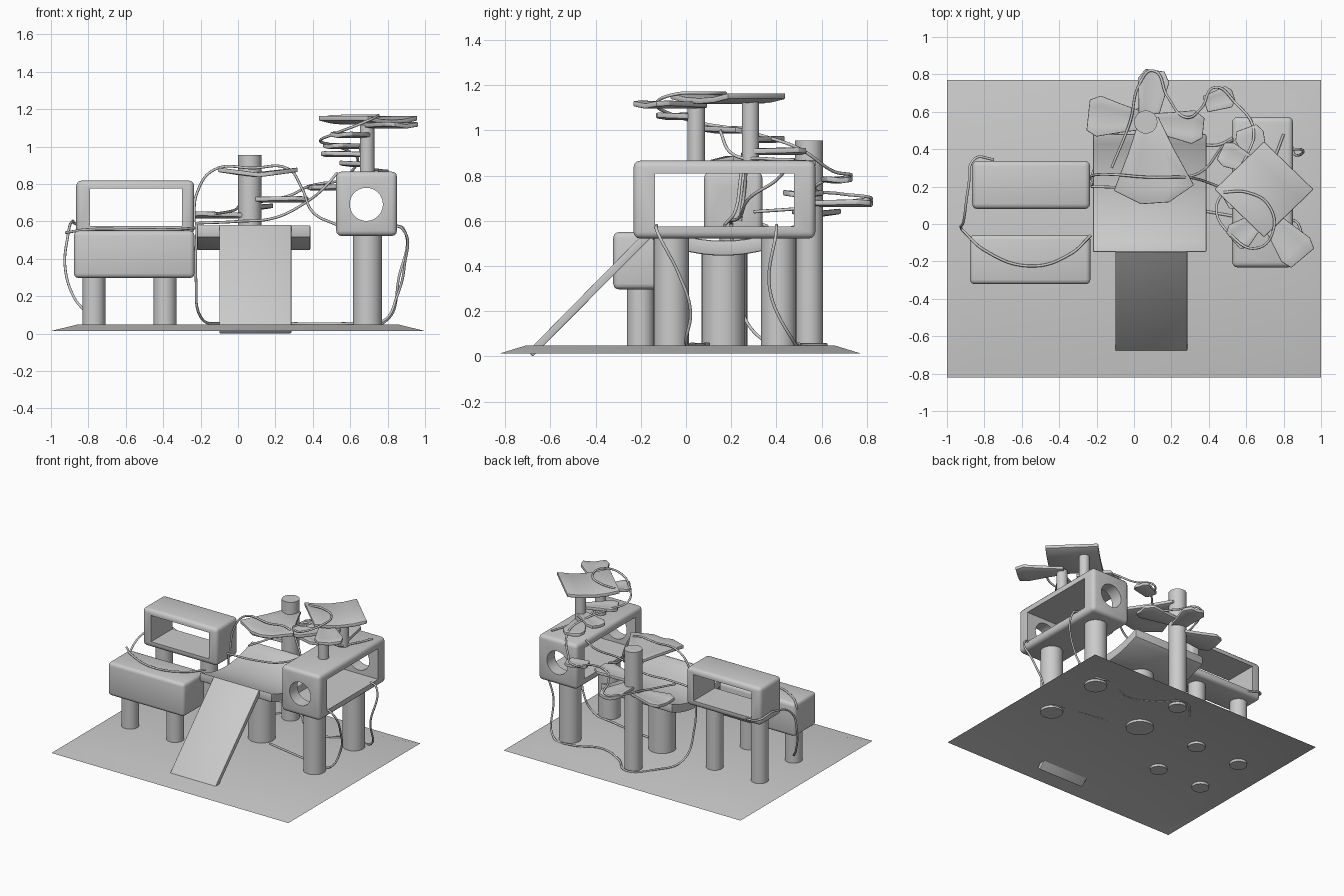
import bpy, bmesh
from math import cos, sin, radians
from mathutils import Vector

if "Cube" in bpy.data.objects:
    bpy.data.objects.remove(bpy.data.objects["Cube"])


def shade(ob, angle=30):
    bpy.ops.object.select_all(action='DESELECT')
    ob.select_set(True)
    bpy.context.view_layer.objects.active = ob
    bpy.ops.object.shade_smooth_by_angle(angle=radians(angle))


def finish(name, bm, angle=30, bevel=0.0, smooth=True):
    bmesh.ops.recalc_face_normals(bm, faces=bm.faces)
    me = bpy.data.meshes.new(name)
    bm.to_mesh(me)
    bm.free()
    ob = bpy.data.objects.new(name, me)
    bpy.context.collection.objects.link(ob)
    bpy.context.view_layer.objects.active = ob
    if bevel:
        m = ob.modifiers.new("bevel", 'BEVEL')
        m.width, m.segments = bevel, 3
        bpy.ops.object.modifier_apply(modifier=m.name)
    if smooth:
        shade(ob, angle)
    return ob


def box(name, lo, hi, bevel=0.0, smooth=True):
    bm = bmesh.new()
    bmesh.ops.create_cube(bm, size=1)
    for v in bm.verts:
        v.co = Vector([(a + b) / 2 + c * (b - a) for a, b, c in zip(lo, hi, v.co)])
    return finish(name, bm, 30, bevel, smooth)


def post(name, x, y, z0, z1, r):
    bm = bmesh.new()
    bmesh.ops.create_cone(bm, cap_ends=True, segments=32, radius1=r, radius2=r, depth=z1 - z0)
    bmesh.ops.translate(bm, verts=bm.verts, vec=(x, y, (z0 + z1) / 2))
    return finish(name, bm, 30)


def slab(name, rows, thick, bevel=0.0):
    # solid sheet from a grid of top-surface points
    bm = bmesh.new()
    n = len(rows[0])
    top = [[bm.verts.new(p) for p in r] for r in rows]
    bot = [[bm.verts.new(Vector(p) - Vector((0, 0, thick))) for p in r] for r in rows]
    for i in range(len(rows) - 1):
        for j in range(n - 1):
            for g in (top, bot):
                bm.faces.new((g[i][j], g[i + 1][j], g[i + 1][j + 1], g[i][j + 1]))
        for j in (0, n - 1):
            bm.faces.new((top[i][j], top[i + 1][j], bot[i + 1][j], bot[i][j]))
    for j in range(n - 1):
        for i in (0, len(rows) - 1):
            bm.faces.new((top[i][j], top[i][j + 1], bot[i][j + 1], bot[i][j]))
    ob = finish(name, bm, 25, 0, False)
    if bevel:
        m = ob.modifiers.new("bevel", 'BEVEL')
        m.width, m.segments, m.limit_method = bevel, 2, 'ANGLE'
        bpy.ops.object.modifier_apply(modifier=m.name)
    shade(ob, 30)
    return ob


def leaf(name, x, y, z, ang, length, wide, base, tip, fold=0.13, thick=0.024):
    # petal-shaped step, creased down the middle with raised edges
    d = Vector((cos(radians(ang)), sin(radians(ang)), 0))
    s = Vector((-d.y, d.x, 0))
    rows = []
    for t, w in ((0, base), (0.4, base + (wide - base) * 0.45), (0.82, wide), (1, wide * tip)):
        c = Vector((x, y, z)) + d * (t * length)
        rows.append([c + s * (k * w) + Vector((0, 0, abs(k) * w * fold)) for k in (-1, -0.5, 0, 0.5, 1)])
    return slab(name, rows, thick, 0.005)


def cut(ob, cutter):
    m = ob.modifiers.new("cut", 'BOOLEAN')
    m.operation, m.object, m.solver = 'DIFFERENCE', cutter, 'EXACT'
    bpy.context.view_layer.objects.active = ob
    bpy.ops.object.modifier_apply(modifier=m.name)
    bpy.data.objects.remove(cutter)


def tunnel(ob, axis, centre, r, length):
    # round entrance running the length of a house
    bm = bmesh.new()
    bmesh.ops.create_cone(bm, cap_ends=True, segments=40, radius1=r, radius2=r, depth=length)
    for v in bm.verts:
        a, b, c = v.co
        v.co = Vector(centre) + (Vector((c, a, b)) if axis == 'x' else Vector((a, -c, b)))
    cut(ob, finish("hole_cutter", bm, smooth=False))


def house(name, lo, hi, win_lo, win_hi, axis, centre, r):
    ob = box(name, lo, hi, 0.028, False)
    tunnel(ob, axis, centre, r, 1.37)
    cut(ob, box("window_cutter", win_lo, win_hi, 0, False))
    shade(ob, 32)


def vine(name, pts, r=0.0072):
    cu = bpy.data.curves.new(name, 'CURVE')
    cu.dimensions = '3D'
    cu.bevel_depth, cu.bevel_resolution, cu.resolution_u = r, 2, 10
    cu.use_fill_caps = True
    sp = cu.splines.new('BEZIER')
    sp.bezier_points.add(len(pts) - 1)
    for b, p in zip(sp.bezier_points, pts):
        b.co = p
        b.handle_left_type = b.handle_right_type = 'AUTO'
    ob = bpy.data.objects.new(name, cu)
    bpy.context.collection.objects.link(ob)
    bpy.ops.object.select_all(action='DESELECT')
    ob.select_set(True)
    bpy.context.view_layer.objects.active = ob
    bpy.ops.object.convert(target='MESH')


# base mat: thin sheet with drooping rim
bm = bmesh.new()
rim = [[bm.verts.new((sx * w, -0.025 + sy * h, z)) for sx, sy in ((-1, -1), (1, -1), (1, 1), (-1, 1))]
       for w, h, z in ((1, 0.796, 0.014), (0.86, 0.685, 0.048))]
for i in range(4):
    j = (i + 1) % 4
    bm.faces.new((rim[0][i], rim[0][j], rim[1][j], rim[1][i]))
bm.faces.new(rim[1])
finish("base_mat", bm)

# support posts
for y, top, n in ((-0.2, 0.32, "front"), (0.21, 0.56, "rear")):
    for x, side in ((-0.77, "outer"), (-0.39, "inner")):
        post(f"{n}_{side}_post", x, y, 0.03, top, 0.061)
post("centre_post", 0.085, 0.165, 0.03, 0.5, 0.096)
post("tall_post", 0.063, 0.545, 0.03, 0.955, 0.062)
for y, n in ((-0.065, "front"), (0.41, "rear")):
    post(f"right_house_{n}_post", 0.692, y, 0.03, 0.54, 0.078)
post("upper_front_post", 0.69, 0.045, 0.85, 1.115, 0.039)
post("upper_rear_post", 0.69, 0.285, 0.85, 1.135, 0.038)

# low solid box and two open houses
box("low_box", (-0.877, -0.322, 0.297), (-0.233, -0.058, 0.55), 0.025)
house("left_house", (-0.865, 0.08, 0.53), (-0.235, 0.338, 0.818),
      (-0.79, -0.1, 0.575), (-0.30, 0.5, 0.775), 'x', (-0.55, 0.205, 0.68), 0.072)
house("right_house", (0.525, -0.232, 0.522), (0.85, 0.572, 0.866),
      (0.3, -0.138, 0.575), (1.1, 0.477, 0.81), 'y', (0.686, 0.173, 0.691), 0.0885)

# sagging middle platform
rows = []
for i in range(13):
    t = i / 12 * 2 - 1
    rows.append([(x, 0.165 + t * 0.315, 0.512 + 0.07 * t * t) for x in (-0.22, 0.387)])
slab("middle_platform", rows, 0.066, 0.008)

# ramp
bm = bmesh.new()
prof = [(-0.70, 0.024), (-0.678, 0.0), (-0.135, 0.545), (-0.15, 0.582)]
f = bm.faces.new([bm.verts.new((-0.1, y, z)) for y, z in prof])
ext = bmesh.ops.extrude_face_region(bm, geom=[f])["geom"]
bmesh.ops.translate(bm, verts=[v for v in ext if isinstance(v, bmesh.types.BMVert)], vec=(0.385, 0, 0))
bm.faces.new([v for v in f.verts]) if not f.is_valid else None
finish("ramp", bm, 30, 0.004)

# diamond perch, slightly dished
rows = []
for i in range(5):
    u = i / 4 * 2 - 1
    rows.append([(0.695 + (u - v) * 0.1325, 0.185 + (u + v) * 0.128, 1.143 + 0.022 * u * u)
                 for v in (-1, 0, 1)])
slab("top_perch", rows, 0.026, 0.006)

# leaf steps: name, origin, heading, length, half width, base half width, tip ratio
for n, p, a, l, w, b, t in (
        ("large_leaf", (0.08, 0.57, 0.86), -86, 0.46, 0.215, 0.05, 0.35),
        ("left_leaf", (0.063, 0.55, 0.64), 174, 0.31, 0.11, 0.045, 0.75),
        ("back_leaf", (0.07, 0.52, 0.685), 82, 0.305, 0.085, 0.045, 0.6),
        ("right_leaf", (0.063, 0.545, 0.725), -6, 0.31, 0.09, 0.045, 0.6),
        ("bridge_leaf", (0.38, 0.64, 0.79), 18, 0.16, 0.06, 0.045, 0.5),
        ("step_leaf_1", (0.69, 0.27, 0.915), 110, 0.26, 0.08, 0.04, 0.7),
        ("step_leaf_2", (0.69, 0.285, 0.968), 155, 0.25, 0.07, 0.035, 0.7),
        ("step_leaf_3", (0.69, 0.25, 1.01), 210, 0.24, 0.08, 0.035, 0.7),
        ("step_leaf_4", (0.69, 0.045, 1.07), 220, 0.21, 0.08, 0.035, 0.7),
        ("step_leaf_5", (0.69, 0.07, 1.12), -50, 0.33, 0.1, 0.04, 0.8)):
    leaf(n, *p, a, l, w, b, t)

# hanging vines
vine("low_box_vine", [(-0.92, -0.03, 0.54), (-0.8, -0.14, 0.557), (-0.55, -0.225, 0.557),
                      (-0.34, -0.16, 0.557), (-0.23, -0.06, 0.565)])
vine("left_vine", [(-0.75, 0.345, 0.56), (-0.85, 0.35, 0.58), (-0.885, 0.2, 0.6), (-0.91, 0.02, 0.52),
                   (-0.925, -0.02, 0.36), (-0.88, -0.07, 0.2), (-0.82, -0.13, 0.12)])
vine("floor_vine", [(-0.22, 0.2, 0.59), (-0.225, 0.22, 0.3), (-0.2, 0.32, 0.09), (-0.08, 0.5, 0.052),
                    (0.06, 0.62, 0.052), (0.22, 0.5, 0.052), (0.42, 0.42, 0.052), (0.62, 0.5, 0.055),
                    (0.78, 0.48, 0.06), (0.86, 0.37, 0.3), (0.885, 0.4, 0.56), (0.84, 0.4, 0.58)])
vine("right_front_vine", [(0.82, -0.13, 0.58), (0.88, -0.13, 0.56), (0.89, -0.03, 0.36),
                          (0.85, 0.02, 0.2), (0.78, 0.0, 0.07), (0.6, 0.03, 0.055), (0.2, 0.1, 0.055)])
vine("middle_vine", [(-0.235, 0.24, 0.6), (-0.22, 0.26, 0.75), (-0.13, 0.265, 0.875), (0.08, 0.25, 0.885),
                     (0.27, 0.25, 0.88), (0.34, 0.24, 0.78), (0.4, 0.22, 0.65), (0.53, 0.17, 0.58)])
vine("platform_vine", [(-0.23, 0.2, 0.59), (0.0, 0.2, 0.6), (0.2, 0.24, 0.62), (0.36, 0.28, 0.7),
                       (0.48, 0.42, 0.8), (0.53, 0.45, 0.86)])
vine("climbing_vine", [(-0.12, 0.3, 0.64), (-0.02, 0.55, 0.66), (0.03, 0.75, 0.69), (0.1, 0.82, 0.7),
                       (0.18, 0.68, 0.72), (0.28, 0.57, 0.74), (0.36, 0.62, 0.78), (0.43, 0.73, 0.8),
                       (0.54, 0.65, 0.82), (0.64, 0.5, 0.92), (0.6, 0.36, 0.97), (0.5, 0.2, 1.01),
                       (0.44, 0.08, 1.03), (0.52, -0.06, 1.07), (0.65, -0.13, 1.12), (0.74, -0.05, 1.16),
                       (0.72, 0.1, 1.165), (0.6, 0.17, 1.165), (0.48, 0.17, 1.16)])
vine("house_vine", [(0.65, 0.15, 1.0), (0.68, 0.2, 0.9), (0.75, 0.35, 0.875), (0.8, 0.48, 0.87)])
